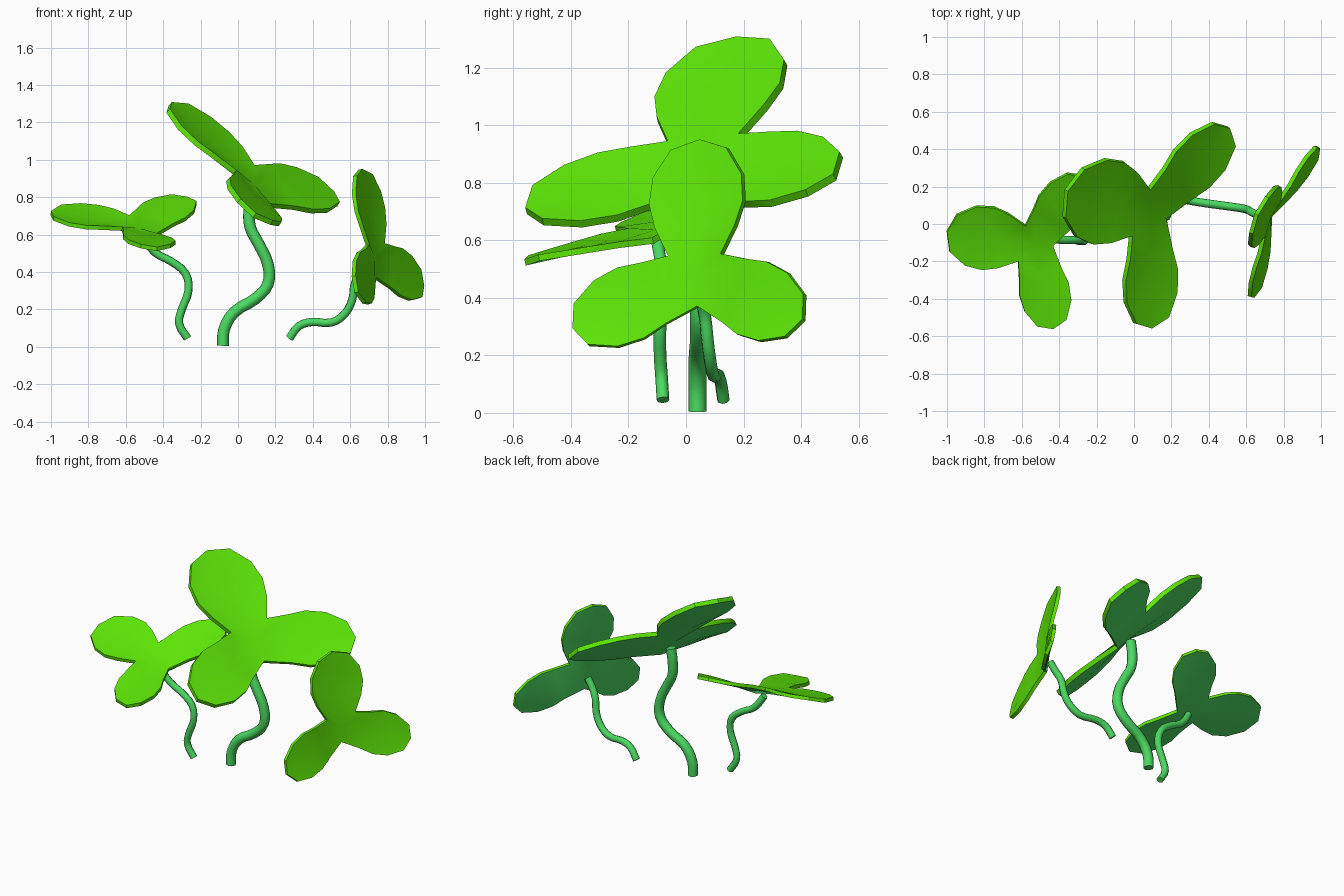
import bpy, bmesh
from math import sin, cos, radians
from mathutils import Vector, Matrix

if "Cube" in bpy.data.objects:
    bpy.data.objects.remove(bpy.data.objects["Cube"])


def material(name, rgb):
    m = bpy.data.materials.new(name)
    m.diffuse_color = (*rgb, 1)
    m.use_nodes = True
    m.node_tree.nodes["Principled BSDF"].inputs["Base Color"].default_value = m.diffuse_color
    return m


LEAF = material("leaf_green", (0.11, 0.79, 0.002))
STEM = material("stem_green", (0.07, 0.70, 0.12))

# half outline of one leaflet: distance from centre, half width
ROWS = [(0.165, 0.152), (0.25, 0.178), (0.345, 0.168), (0.44, 0.105)]
TIP = 0.475


def finish(ob):
    bpy.ops.object.select_all(action='DESELECT')
    ob.select_set(True)
    bpy.context.view_layer.objects.active = ob
    return ob


# three joined leaflets, slightly cupped, solidified downward
def clover_leaf(name, centre, normal, axis, size):
    n = Vector(normal).normalized()
    u = Vector(axis)
    u = (u - n * u.dot(n)).normalized()
    v = n.cross(u)
    mat = Matrix((u, v, n)).transposed()
    bm = bmesh.new()

    def vert(r, w, ang, h):
        c, s = cos(radians(ang)), sin(radians(ang))
        p = Vector((r * c - w * s, r * s + w * c, h)) * size
        return bm.verts.new(mat @ p + Vector(centre))

    hub = vert(0, 0, 0, -0.05)
    notch_h = [-0.018, -0.07, -0.018]
    notches = [vert(r, 0, a, h) for r, a, h in
               zip((0.12, 0.105, 0.12), (56.5, 180, -56.5), notch_h)]
    # each leaflet: angle, notch on its right, notch on its left, width factor
    for ang, i, j, wide in ((0, 2, 0, 1), (113, 0, 1, 0.76), (-113, 1, 2, 0.76)):
        prev = (notches[i], hub, notches[j])
        for r, w in ROWS:
            w *= wide
            f = 1 - (r - 0.06) / (TIP - 0.06)
            row = (vert(r, -w, ang, notch_h[i] * f + 0.008),
                   vert(r, 0, ang, -0.05 * (1 - r / TIP)),
                   vert(r, w, ang, notch_h[j] * f + 0.008))
            for k in (0, 1):
                bm.faces.new((prev[k], row[k], row[k + 1], prev[k + 1]))
            prev = row
        tip = vert(TIP, 0, ang, 0)
        for k in (0, 1):
            bm.faces.new((prev[k], tip, prev[k + 1]))
    me = bpy.data.meshes.new(name)
    bm.to_mesh(me)
    bm.free()
    me.materials.append(LEAF)
    me.materials.append(STEM)
    ob = bpy.data.objects.new(name, me)
    bpy.context.collection.objects.link(ob)
    mod = ob.modifiers.new("thickness", 'SOLIDIFY')
    mod.thickness = 0.022 * size
    mod.offset = -1
    mod.material_offset = 1
    finish(ob)
    bpy.ops.object.modifier_apply(modifier=mod.name)
    bpy.ops.object.shade_smooth_by_angle(angle=radians(35))


# bent round stem
def stem(name, pts, radius):
    cu = bpy.data.curves.new(name, 'CURVE')
    cu.dimensions = '3D'
    cu.bevel_depth = radius
    cu.bevel_resolution = 2
    cu.resolution_u = 3
    cu.use_fill_caps = True
    sp = cu.splines.new('BEZIER')
    sp.bezier_points.add(len(pts) - 1)
    for b, p in zip(sp.bezier_points, pts):
        b.co = p
        b.handle_left_type = b.handle_right_type = 'AUTO'
    cu.materials.append(STEM)
    ob = bpy.data.objects.new(name, cu)
    bpy.context.collection.objects.link(ob)
    finish(ob)
    bpy.ops.object.convert(target='MESH')
    bpy.ops.object.shade_smooth_by_angle(angle=radians(50))


# middle clover
clover_leaf("middle_leaves", (0.12, 0.032, 0.923), (0.547, -0.299, 0.783),
            (-0.755, 0.228, 0.615), 1.32)
stem("middle_stem", [(-0.08, 0.04, 0.005), (-0.075, 0.04, 0.09), (-0.02, 0.04, 0.185),
                     (0.09, 0.045, 0.255), (0.16, 0.045, 0.335), (0.16, 0.045, 0.44),
                     (0.105, 0.045, 0.56), (0.065, 0.05, 0.64), (0.06, 0.055, 0.73),
                     (0.073, 0.055, 0.82)], 0.031)

# left clover
clover_leaf("left_leaves", (-0.533, -0.123, 0.684), (0.03, -0.318, 0.948),
            (-0.982, 0.166, 0.088), 1.0)
stem("left_stem", [(-0.27, -0.08, 0.045), (-0.315, -0.085, 0.125), (-0.30, -0.09, 0.20),
                   (-0.265, -0.09, 0.30), (-0.28, -0.085, 0.39), (-0.355, -0.085, 0.455),
                   (-0.445, -0.085, 0.505), (-0.51, -0.1, 0.595)], 0.022)

# right clover
clover_leaf("right_leaves", (0.776, 0.017, 0.490), (0.884, -0.40, 0.24),
            (-0.23, 0.0625, 0.971), 1.0)
stem("right_stem", [(0.275, 0.13, 0.045), (0.325, 0.12, 0.11), (0.39, 0.11, 0.132),
                    (0.50, 0.095, 0.13), (0.57, 0.085, 0.175), (0.61, 0.075, 0.25),
                    (0.625, 0.065, 0.34), (0.66, 0.05, 0.40), (0.695, 0.045, 0.45)], 0.022)
